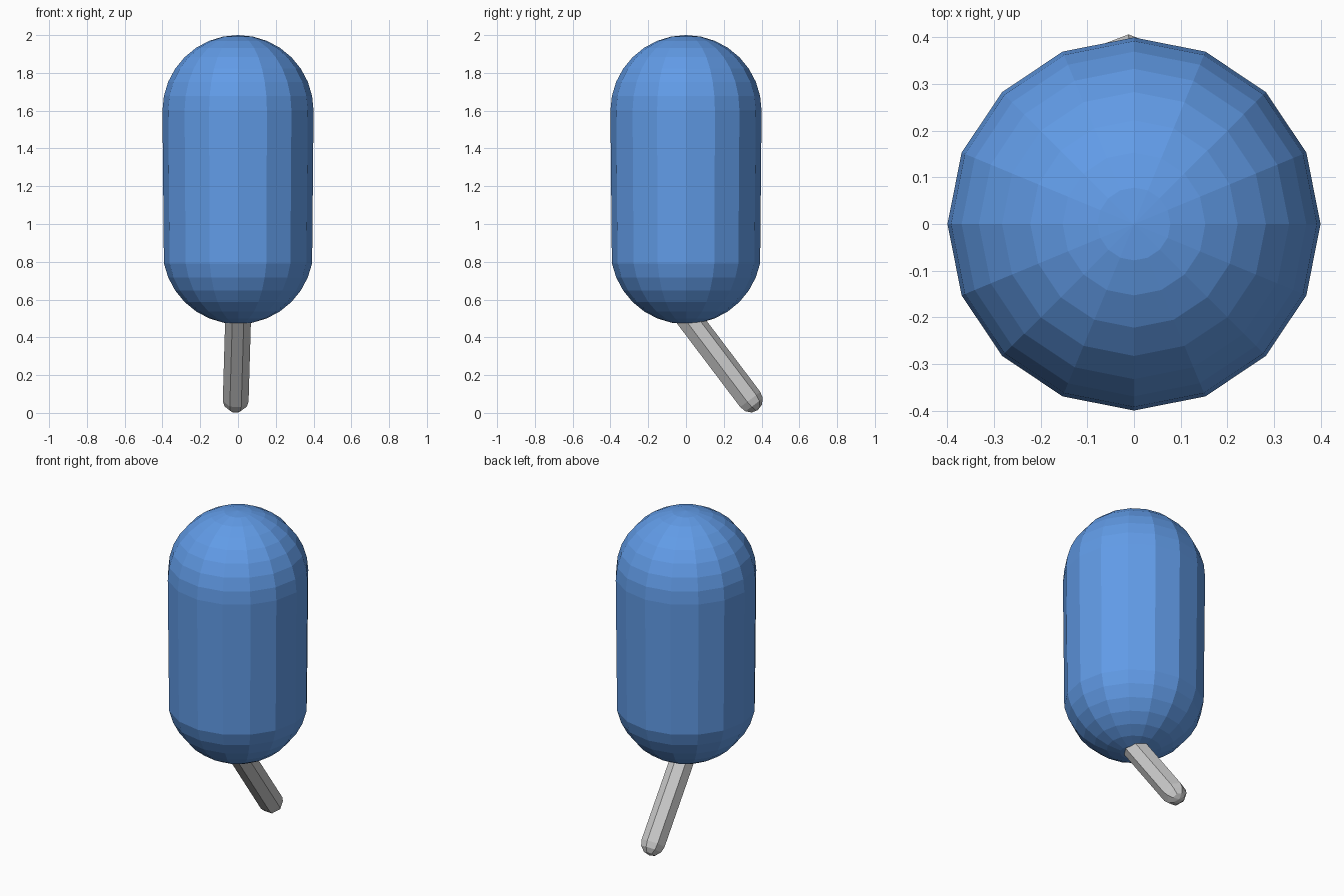
import bpy
import bmesh
from math import sin, cos, pi
from mathutils import Matrix, Vector

if "Cube" in bpy.data.objects:
    bpy.data.objects.remove(bpy.data.objects["Cube"])


def revolve(name, profile, sides, phase=0.0):
    """Revolve (radius, z) rings, closed by a pole point at each end."""
    bm = bmesh.new()
    rings = []
    for r, z in profile[1:-1]:
        rings.append([bm.verts.new((r * cos(phase + 2 * pi * i / sides),
                                    r * sin(phase + 2 * pi * i / sides), z))
                      for i in range(sides)])
    bottom = bm.verts.new((0, 0, profile[0][1]))
    top = bm.verts.new((0, 0, profile[-1][1]))
    for i in range(sides):
        j = (i + 1) % sides
        bm.faces.new((bottom, rings[0][j], rings[0][i]))
        bm.faces.new((top, rings[-1][i], rings[-1][j]))
        for a, b in zip(rings, rings[1:]):
            bm.faces.new((a[i], a[j], b[j], b[i]))
    mesh = bpy.data.meshes.new(name)
    bm.to_mesh(mesh)
    bm.free()
    obj = bpy.data.objects.new(name, mesh)
    bpy.context.collection.objects.link(obj)
    return obj


def capsule_profile(r, low, high, steps, skip_low_equator=False):
    """Two quarter arcs around the centres low and high."""
    angles = [pi / 2 * k / steps for k in range(steps + 1)]
    lower = [(r * sin(a), low - r * cos(a)) for a in angles]
    upper = [(r * sin(a), high + r * cos(a)) for a in reversed(angles)]
    return (lower[:-1] if skip_low_equator else lower) + upper


# Rounded body, tapering very slightly into its lower dome
body = revolve("body", capsule_profile(0.4, 0.87, 1.6, 8, True), 16)
blue = bpy.data.materials.new("blue")
blue.diffuse_color = (0.12, 0.33, 0.8, 1)
blue.use_nodes = True
blue.node_tree.nodes["Principled BSDF"].inputs["Base Color"].default_value = blue.diffuse_color
body.data.materials.append(blue)

# Slanted stick with rounded ends, its upper end inside the body
tip = Vector((-0.012, 0.337, 0.07))
lean = (Vector((0.0, 0.027, 0.48)) - tip).normalized()
side = Vector((0, 1, 0)).cross(lean).normalized()
back = lean.cross(side)
axes = Matrix((side, back, lean)).transposed().to_4x4()
stick = revolve("stick", capsule_profile(0.07, 0, 0.62, 3), 7, pi / 2)
stick.matrix_world = Matrix.Translation(tip) @ axes
